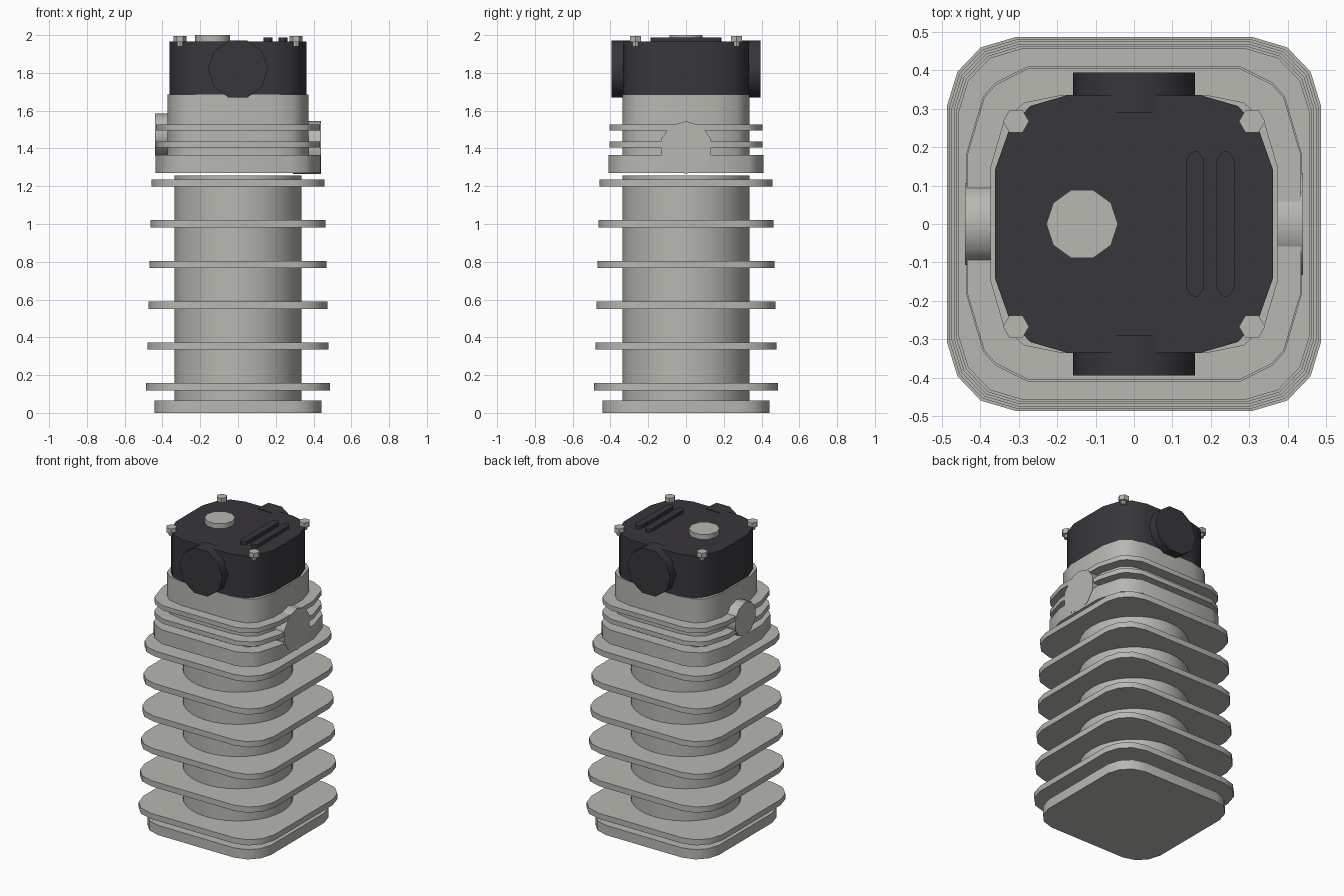
import bpy, bmesh, math

if "Cube" in bpy.data.objects:
    bpy.data.objects.remove(bpy.data.objects["Cube"])


def material(name, rgb):
    m = bpy.data.materials.new(name)
    m.diffuse_color = (*rgb, 1)
    m.use_nodes = True
    m.node_tree.nodes["Principled BSDF"].inputs["Base Color"].default_value = m.diffuse_color
    return m


METAL = material("cast_metal_grey", (0.48, 0.48, 0.445))
DARK = material("dark_cover", (0.039, 0.037, 0.045))


def prism(name, outline, lo, hi, mat, axis="z"):
    """Extrude a closed outline from lo to hi along an axis."""
    place = {"z": lambda a, b, c: (a, b, c),
             "y": lambda a, b, c: (a, c, b),
             "x": lambda a, b, c: (c, a, b)}[axis]
    bm = bmesh.new()
    rings = [[bm.verts.new(place(a, b, c)) for a, b in outline] for c in (lo, hi)]
    n = len(outline)
    for i in range(n):
        j = (i + 1) % n
        bm.faces.new((rings[0][i], rings[0][j], rings[1][j], rings[1][i]))
    bm.faces.new(rings[0][::-1])
    bm.faces.new(rings[1])
    bmesh.ops.recalc_face_normals(bm, faces=bm.faces)
    me = bpy.data.meshes.new(name)
    bm.to_mesh(me)
    bm.free()
    me.materials.append(mat)
    ob = bpy.data.objects.new(name, me)
    bpy.context.collection.objects.link(ob)
    bpy.ops.object.select_all(action="DESELECT")
    ob.select_set(True)
    bpy.context.view_layer.objects.active = ob
    bpy.ops.object.shade_smooth_by_angle(angle=math.radians(40))
    return ob


def ngon(n, r, cx=0, cy=0, turn=0):
    return [(cx + r * math.cos(turn + 2 * math.pi * i / n),
             cy + r * math.sin(turn + 2 * math.pi * i / n)) for i in range(n)]


def four_way(corner, sx=1, sy=1):
    """Mirror one corner (running from +x side to +y side) into a full outline."""
    q = [(x * sx, y * sy) for x, y in corner]
    return (q + [(-x, y) for x, y in q[::-1]]
            + [(-x, -y) for x, y in q] + [(x, -y) for x, y in q[::-1]])


# Barrel with square cooling fins, and base plate
SQUARE = [(1, 0.635), (0.945, 0.815), (0.82, 0.945), (0.635, 1)]
prism("base_plate", four_way(SQUARE, 0.443, 0.443), 0, 0.065, METAL)
prism("barrel", ngon(32, 0.335), 0.05, 1.257, METAL)
for i in range(6):
    r = 0.486 - 0.0058 * i
    z = 0.138 + 0.2158 * i
    prism(f"barrel_fin_{i + 1}", four_way(SQUARE, r, r), z - 0.019, z + 0.019, METAL)

# Cylinder head with flange and two thin fins
FLANGE = [(0.437, 0.18), (0.392, 0.333), (0.36, 0.368), (0.276, 0.41)]
prism("head_flange", four_way(FLANGE), 1.27, 1.365, METAL)
for i, z in enumerate((1.405, 1.495)):
    prism(f"head_fin_{i + 1}", four_way(FLANGE, 0.994, 0.988), z, z + 0.031, METAL)
BODY = [(0.373, 0.15), (0.338, 0.27), (0.285, 0.316), (0.185, 0.336)]
prism("head_body", four_way(BODY), 1.28, 1.685, METAL)

# Side ports
prism("exhaust_port", ngon(10, 0.14, 0, 1.405, math.pi / 2), 0.29, 0.439, METAL, "x")
prism("intake_port", ngon(10, 0.112, 0, 1.474, math.pi / 2), -0.44, -0.29, METAL, "x")

# Dark rocker cover with round end caps
COVER = [(0.362, 0.14), (0.323, 0.25), (0.27, 0.307), (0.177, 0.334)]
prism("rocker_cover", four_way(COVER), 1.685, 1.967, DARK)
for side, lo, hi in (("front", -0.394, -0.29), ("back", 0.29, 0.394)):
    prism(f"{side}_cap", ngon(10, 0.159, 0, 1.82), lo, hi, DARK, "y")

# Top details: filler cap, ribs, corner bolts
prism("filler_cap", ngon(10, 0.093, -0.135, 0), 1.95, 2.0, METAL)
RIB = [(0.023, 0.165), (0.016, 0.18), (0.006, 0.188)]
for i, cx in enumerate((0.159, 0.238)):
    prism(f"cover_rib_{i + 1}", [(x + cx, y) for x, y in four_way(RIB)], 1.95, 1.988, DARK)
for i, (sx, sy) in enumerate(((1, 1), (-1, 1), (-1, -1), (1, -1))):
    x, y = 0.307 * sx, 0.267 * sy
    prism(f"bolt_head_{i + 1}", ngon(6, 0.034, x, y), 1.963, 1.995, METAL)
    prism(f"bolt_shank_{i + 1}", ngon(8, 0.018, x, y), 1.94, 1.97, METAL)
